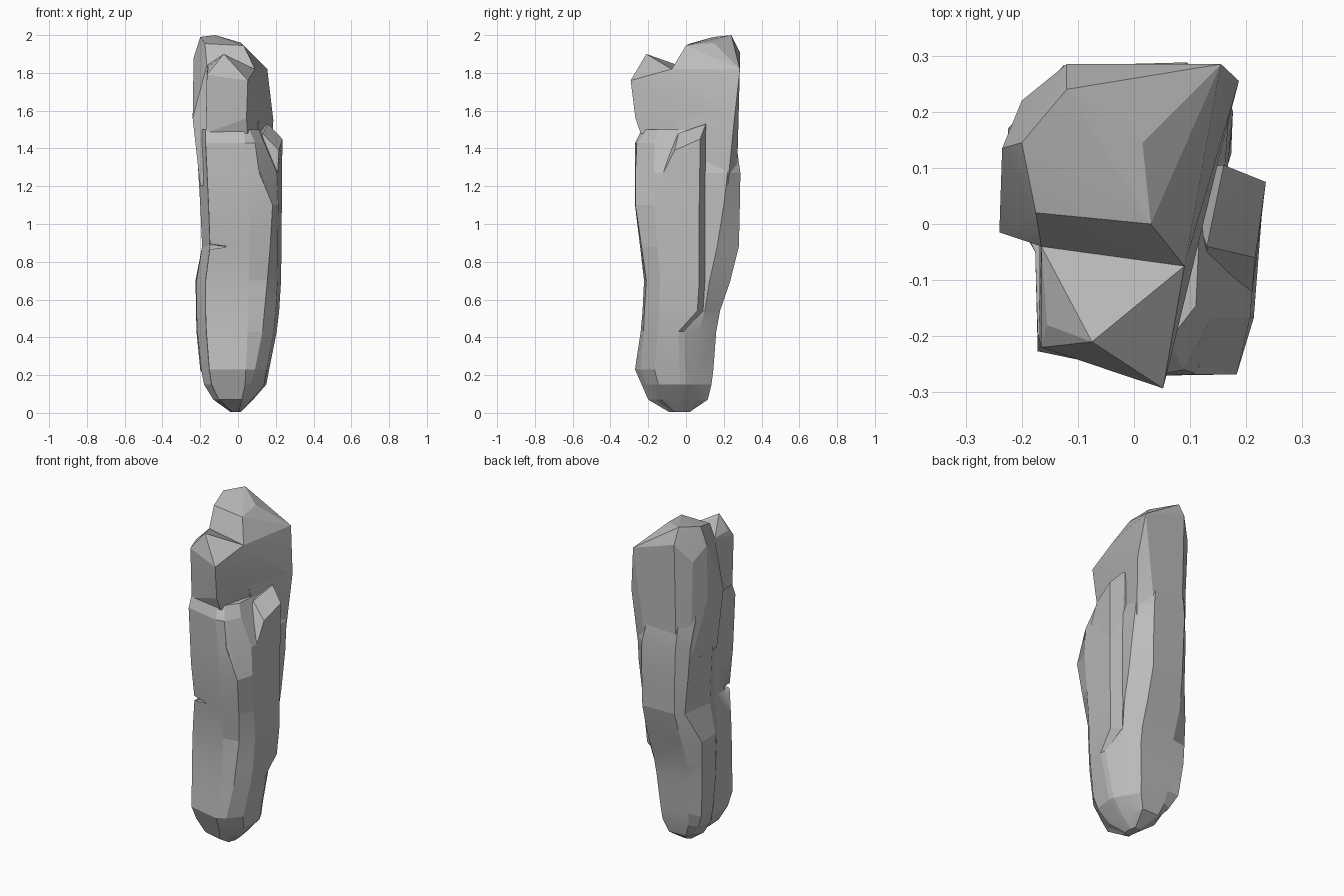
import bpy
import bmesh
import math

default_cube = bpy.data.objects.get("Cube")
if default_cube:
    bpy.data.objects.remove(default_cube, do_unlink=True)

# One flat stone colour
stone = bpy.data.materials.new("grey_stone")
stone.use_nodes = True
grey = (0.5, 0.5, 0.5, 1)
stone.diffuse_color = grey
stone.node_tree.nodes["Principled BSDF"].inputs["Base Color"].default_value = grey
stone.node_tree.nodes["Principled BSDF"].inputs["Roughness"].default_value = 0.9


def finish(bm, name):
    """Turn a bmesh into a shaded stone object."""
    bmesh.ops.recalc_face_normals(bm, faces=bm.faces)
    mesh = bpy.data.meshes.new(name)
    bm.to_mesh(mesh)
    bm.free()
    mesh.materials.append(stone)
    obj = bpy.data.objects.new(name, mesh)
    bpy.context.collection.objects.link(obj)
    bpy.ops.object.select_all(action="DESELECT")
    obj.select_set(True)
    bpy.context.view_layer.objects.active = obj
    bpy.ops.object.shade_smooth_by_angle(angle=math.radians(10))
    return obj


def chunk(name, points):
    """A faceted boulder: the convex hull of its corner points."""
    bm = bmesh.new()
    for point in points:
        bm.verts.new(point)
    hull = bmesh.ops.convex_hull(bm, input=bm.verts)
    spare = {g for g in hull["geom_interior"] + hull["geom_unused"]
             if isinstance(g, bmesh.types.BMVert)}
    bmesh.ops.delete(bm, geom=list(spare), context="VERTS")
    bmesh.ops.dissolve_limit(bm, angle_limit=math.radians(2),
                             verts=bm.verts, edges=bm.edges)
    return finish(bm, name)


def section(left, right, front, back, ridge_x, ridge_y, step, side, rear_x, rear_y):
    """Twelve-sided outline with a stepped slab on the right and a left flank."""
    groove = .72 if step > 0 else .97
    return [
        (left * .78, front * .84),
        (right * .25, front),
        (ridge_x, ridge_y),
        (right * .92, front * .62),
        (right, step),
        (right * groove, step + .03),
        (right * .76, side),
        (right * .42, back),
        (left * .6, back * .98),
        (rear_x, rear_y),
        (left, back * .15),
        (left * .8, -.05),
    ]


def loft(name, levels):
    """Bridge the outlines of successive heights and cap both ends."""
    bm = bmesh.new()
    rings = []
    for height, *extent in levels:
        rings.append([bm.verts.new((x, y, height)) for x, y in section(*extent)])
    for lower, upper in zip(rings, rings[1:]):
        for i in range(len(lower)):
            j = (i + 1) % len(lower)
            bm.faces.new((lower[i], lower[j], upper[j], upper[i]))
    bm.faces.new(list(reversed(rings[0])))
    bm.faces.new(rings[-1])
    return finish(bm, name)


# Trunk: height, left, right, front, back, front ridge x and y,
# slab step, right rear edge, left rear ridge x and y
trunk = loft("trunk", [
    (.005, -.04, .015, -.09, .02, .005, -.07, -.04, 0, -.03, .01),
    (.07, -.13, .08, -.2, .115, .045, -.16, -.04, .04, -.1, .07),
    (.15, -.18, .15, -.235, .135, .07, -.21, -.03, .06, -.16, .11),
    (.23, -.195, .165, -.27, .145, .09, -.24, -.035, .06, -.2, .14),
    (.43, -.215, .205, -.24, .16, .13, -.225, -.04, .07, -.22, .16),
    (.54, -.22, .218, -.23, .18, .14, -.22, .06, .1, -.222, .165),
    (.7, -.22, .228, -.222, .235, .155, -.21, .07, .125, -.225, .17),
    (.88, -.19, .23, -.243, .28, .17, -.235, .07, .165, -.16, .24),
    (1.1, -.2, .232, -.27, .285, .183, -.268, .07, .2, -.175, .23),
    (1.27, -.21, .225, -.27, .288, .112, -.268, .07, .22, -.182, .22),
    (1.43, -.22, .15, -.27, .265, .09, -.26, .07, .2, -.2, .2),
    (1.5, -.22, .12, -.235, .25, .06, -.21, .07, .2, -.2, .19),
])

# Slanting ledge on top of the right slab
chunk("right_ledge", [
    (.16, .105, 1.53), (.235, .075, 1.45),
    (.216, -.06, 1.39), (.13, -.04, 1.48),
    (.21, -.13, 1.25), (.13, -.13, 1.31),
    (.232, .07, 1.1), (.205, -.13, 1.1),
    (.16, .1, 1.1), (.08, .1, 1.5), (.08, 0, 1.1),
])

# Sloping shoulder between the ledge and the front edge
chunk("front_shoulder", [
    (.105, -.268, 1.3), (.13, -.13, 1.31), (.21, -.13, 1.25),
    (.183, -.268, 1.1), (.205, -.13, 1.1),
    (.05, -.2, 1.1), (.05, -.15, 1.3),
])

# Tall block at the back, with a sloping cap
chunk("crown", [
    (-.12, .24, 2), (-.2, .145, 1.99), (-.175, .02, 1.955),
    (.03, 0, 1.945), (.015, .145, 1.96),
    (-.12, .285, 1.91), (.155, .285, 1.82),
    (-.165, -.04, 1.84), (.09, -.075, 1.82),
    (-.235, .135, 1.88), (-.2, .22, 1.8), (-.24, -.015, 1.56),
    (-.235, .13, 1.55), (.187, .255, 1.55), (.11, -.04, 1.5),
    (-.2, .14, 1.2), (-.2, -.01, 1.2), (-.18, .21, 1.2), (-.12, .265, 1.2),
    (.08, .27, 1.25), (.165, .22, 1.2), (.11, 0, 1.2),
])

# Lower peak jutting out at the front
chunk("front_peak", [
    (-.075, -.21, 1.9), (-.155, -.18, 1.83), (-.165, -.22, 1.79),
    (.052, -.293, 1.76), (-.165, -.04, 1.84), (.09, -.075, 1.82),
    (.045, -.268, 1.56), (-.17, -.2, 1.48), (.05, -.24, 1.48),
    (.1, -.04, 1.46), (-.17, -.04, 1.48), (0, .1, 1.7),
    (.15, .26, 1.6), (.183, .245, 1.55), (.15, .2, 1.5),
])

# Shallow crack in the front left edge
crack_cutter = chunk("crack_cutter", [
    (-.25, -.3, .91), (-.25, -.1, .91), (-.25, -.3, .85),
    (-.25, -.1, .85), (-.05, -.22, .88), (-.11, -.18, .885),
])
crack_cutter.hide_render = True
crack_cutter.display_type = "WIRE"
crack = trunk.modifiers.new("crack", "BOOLEAN")
crack.operation = "DIFFERENCE"
crack.object = crack_cutter
trunk.modifiers.move(len(trunk.modifiers) - 1, 0)
